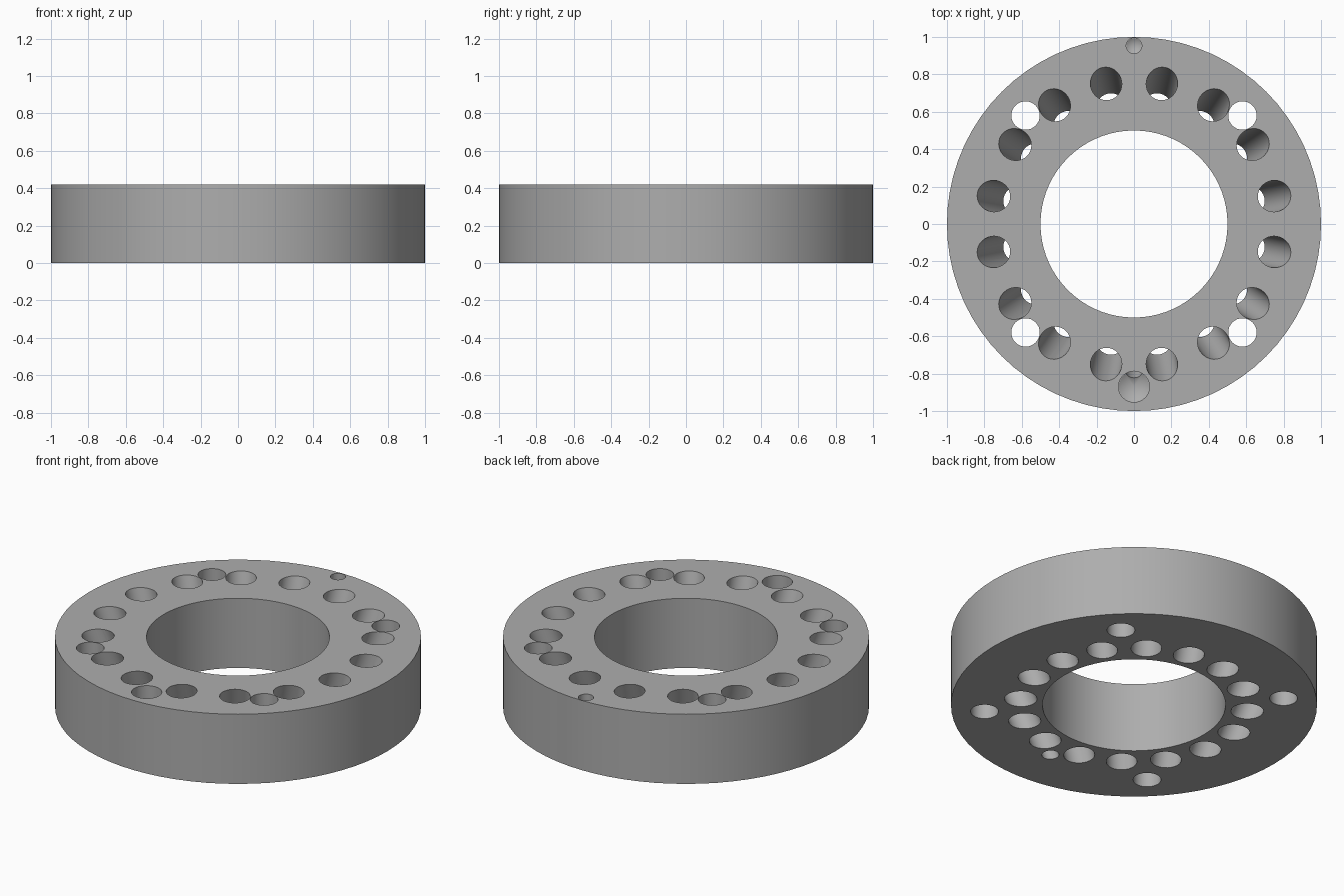
import bpy, math
from mathutils import Vector

if "Cube" in bpy.data.objects:
    bpy.data.objects.remove(bpy.data.objects["Cube"])

H = 0.42            # ring height
cutters = []


def tube(name, a, b, r1, r2=None, sides=32):
    """Solid cylinder or cone from point a (radius r1) to point b (radius r2)."""
    a, b = Vector(a), Vector(b)
    bpy.ops.mesh.primitive_cone_add(
        vertices=sides, radius1=r1, radius2=r1 if r2 is None else r2,
        depth=(b - a).length, location=(a + b) / 2,
        rotation=(b - a).to_track_quat('Z', 'Y').to_euler())
    ob = bpy.context.object
    ob.name = name
    return ob


def cut(name, a, b, r1, r2=None, sides=32):
    ob = tube(name, a, b, r1, r2, sides)
    ob.hide_render = True
    cutters.append(ob)


def polar(r, t, z):
    return (r * math.cos(t), r * math.sin(t), z)


# Ring body
ring = tube("ring_body", (0, 0, 0), (0, 0, H), 1.0, sides=72)
steel = bpy.data.materials.new("grey metal")
steel.diffuse_color = (0.42, 0.42, 0.42, 1)
steel.use_nodes = True
steel.node_tree.nodes["Principled BSDF"].inputs["Base Color"].default_value = steel.diffuse_color
ring.data.materials.append(steel)

# Central bore
cut("bore_cutter", (0, 0, -0.1), (0, 0, H + 0.1), 0.5, sides=72)

# Sixteen through holes leaning inward toward the bottom
top_r, low_r = 0.765, 0.622
step = (top_r - low_r) / H
for i in range(16):
    t = math.radians(11.25 + 22.5 * i)
    cut("leaning_hole_cutter", polar(low_r - 0.1 * step, t, -0.1),
        polar(top_r + 0.1 * step, t, H + 0.1), 0.084)

# Four straight mounting holes
for i in range(4):
    t = math.radians(45 + 90 * i)
    cut("mounting_hole_cutter", polar(0.82, t, -0.1), polar(0.82, t, H + 0.1), 0.076)

# Front blind hole with drill tip, drained by a thin slanted hole
cut("front_hole_cutter", (0, -0.87, 0.2), (0, -0.87, H + 0.1), 0.083)
cut("front_tip_cutter", (0, -0.87, 0.152), (0, -0.87, 0.201), 0.0, 0.083)
cut("drain_hole_cutter", (0, -0.675, -0.1), (0, -0.798, 0.25), 0.046)

# Small blind locating hole at the back
cut("back_hole_cutter", (0, 0.953, 0.3), (0, 0.953, H + 0.1), 0.042)
cut("back_tip_cutter", (0, 0.953, 0.275), (0, 0.953, 0.301), 0.0, 0.042)

# Cut everything and keep the result
for c in cutters:
    mod = ring.modifiers.new(c.name, 'BOOLEAN')
    mod.operation = 'DIFFERENCE'
    mod.solver = 'EXACT'
    mod.object = c
deps = bpy.context.evaluated_depsgraph_get()
mesh = bpy.data.meshes.new_from_object(ring.evaluated_get(deps))
ring.modifiers.clear()
ring.data = mesh
mesh.materials.clear()
mesh.materials.append(steel)
for p in mesh.polygons:
    p.material_index = 0
for c in cutters:
    bpy.data.objects.remove(c)

# Smooth walls, crisp rims
bpy.ops.object.select_all(action='DESELECT')
ring.select_set(True)
bpy.context.view_layer.objects.active = ring
bpy.ops.object.shade_smooth_by_angle(angle=math.radians(30))
